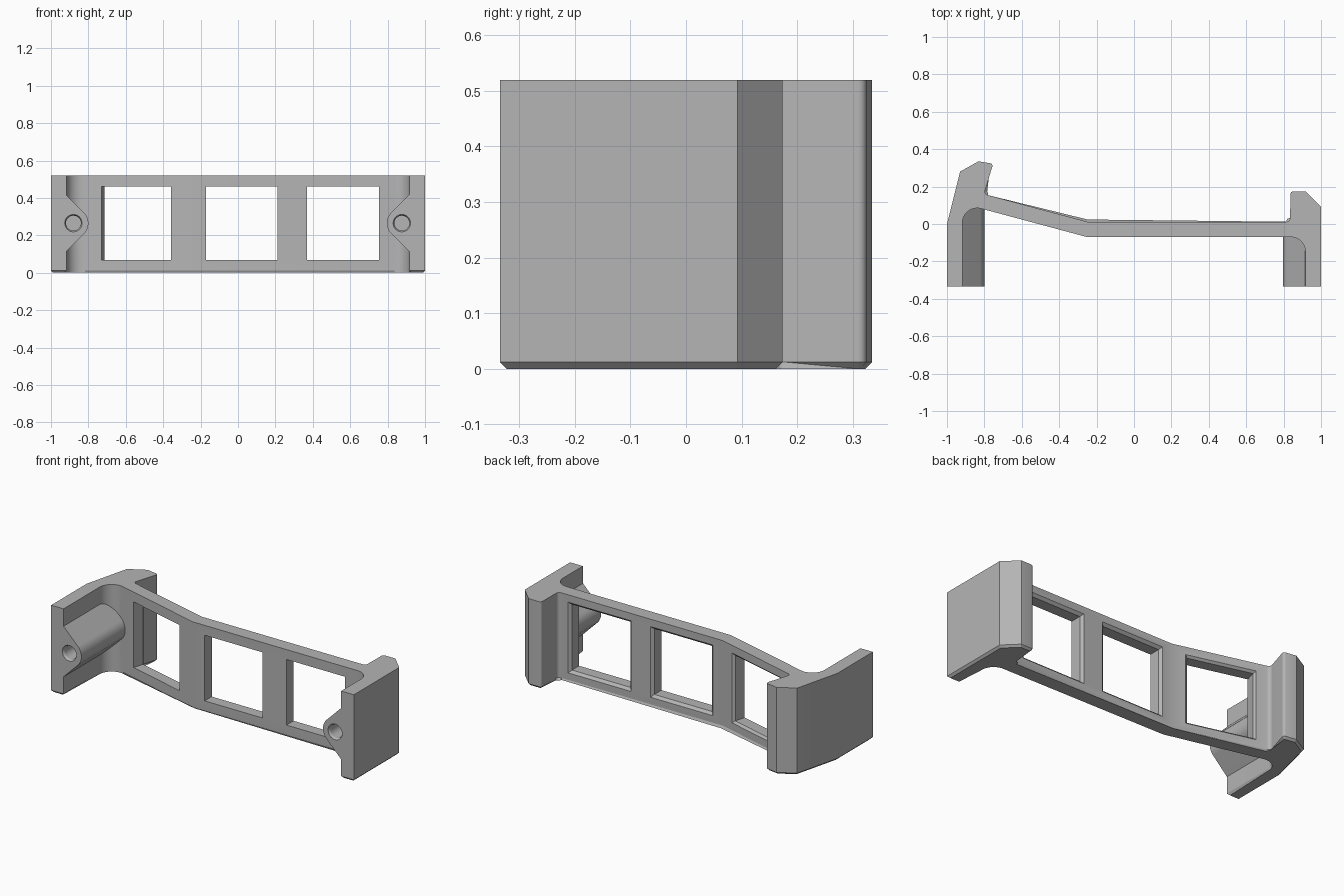
import bpy, bmesh, math
from mathutils import Vector, Matrix

HEIGHT, FRONT, CHAMFER = 0.52, -0.335, 0.012
MID_Z = 0.265

old = bpy.data.objects.get("Cube")
if old:
    bpy.data.objects.remove(old, do_unlink=True)

grey = bpy.data.materials.new("plain_grey")
grey.use_nodes = True
colour = (0.46, 0.46, 0.46, 1)
grey.diffuse_color = colour
grey.node_tree.nodes["Principled BSDF"].inputs["Base Color"].default_value = colour


def arc(cx, cy, r, start, end, steps=12):
    """Points on an arc, angles in degrees."""
    angles = [math.radians(start + (end - start) * i / steps) for i in range(steps + 1)]
    return [(cx + r * math.cos(a), cy + r * math.sin(a)) for a in angles]


def loft(name, rings, bottom_chamfer=0):
    """Closed solid through rings with equal point counts."""
    bm = bmesh.new()
    loops = [[bm.verts.new(p) for p in ring] for ring in rings]
    first = bm.faces.new(loops[0])
    bm.faces.new(loops[-1])
    n = len(loops[0])
    for a, b in zip(loops, loops[1:]):
        for i in range(n):
            bm.faces.new((a[i], a[(i + 1) % n], b[(i + 1) % n], b[i]))
    if bottom_chamfer:
        bmesh.ops.bevel(bm, geom=list(first.edges), offset=bottom_chamfer,
                        segments=1, affect='EDGES')
    bmesh.ops.recalc_face_normals(bm, faces=bm.faces[:])
    mesh = bpy.data.meshes.new(name)
    bm.to_mesh(mesh)
    bm.free()
    mesh.materials.append(grey)
    obj = bpy.data.objects.new(name, mesh)
    bpy.context.collection.objects.link(obj)
    return obj


def combine(target, tool, operation):
    """Apply a boolean and discard the tool."""
    mod = target.modifiers.new(operation.lower(), 'BOOLEAN')
    mod.object, mod.operation, mod.solver = tool, operation, 'EXACT'
    bpy.context.view_layer.objects.active = target
    bpy.ops.object.modifier_apply(modifier=mod.name)
    bpy.data.objects.remove(tool, do_unlink=True)


# Plan outline of the bracket: left arm, bent panel, right arm, rear hooks
outline = [(-1, FRONT), (-0.918, FRONT)]
outline += arc(-0.838, 0.005, 0.08, 180, 75)
outline += [(-0.25, -0.07)]
outline += arc(0.838, -0.148, 0.078, 90, 0)
outline += [(0.916, FRONT), (1, FRONT), (1, 0.093), (0.918, 0.174)]
outline += arc(0.85, 0.16, 0.014, 90, 180, 4)
outline += arc(0.815, 0.032, 0.02, 0, -90, 5)
outline += [(-0.25, 0.012)]
outline += arc(-0.777, 0.174, 0.02, 255, 165, 5)
outline += arc(-0.771, 0.311, 0.014, -15, 75, 4)
outline += [(-0.832, 0.335), (-0.93, 0.28), (-1, 0.0)]
bracket = loft("bracket", [[(x, y, z) for x, y in outline] for z in (0, HEIGHT)], CHAMFER)

# Screw bosses on the inner face of each arm, with countersunk holes
for side, cx, back in ((-1, -0.88, 0.1), (1, 0.876, -0.03)):
    shape = [(0.08, 0.152), (0.039, 0.152)]
    shape += arc(0, 0, 0.08, 134, 226, 16)
    shape += [(0.039, -0.152), (0.08, -0.152)]
    boss = loft("screw_boss", [[(cx + side * x, y, MID_Z + z) for x, z in shape]
                               for y in (FRONT, back)])
    combine(bracket, boss, 'UNION')
    levels = ((FRONT - 0.01, 0.052), (FRONT + 0.012, 0.04), (FRONT + 0.22, 0.04))
    hole = loft("screw_hole", [[(cx + x, y, MID_Z + z) for x, z in arc(0, 0, r, 0, 348.75, 31)]
                               for y, r in levels])
    combine(bracket, hole, 'DIFFERENCE')

# Square windows cut square to the panel, chamfered on the rear edge
THICK = 0.081
bend = math.radians(-15)
for x, y, half, turn in ((-0.545, 0.009, 0.192, bend), (0.02, -0.07, 0.191, 0),
                         (0.562, -0.07, 0.193, 0)):
    place = Matrix.Translation(Vector((x, y, MID_Z))) @ Matrix.Rotation(turn, 4, 'Z')
    rings = []
    for depth, grow in ((-0.03, 0), (THICK - 0.014, 0), (THICK + 0.02, 0.034)):
        w, h = half + grow, 0.196 + grow
        corners = ((-w, -h), (w, -h), (w, h), (-w, h))
        rings.append([place @ Vector((u, depth, v)) for u, v in corners])
    combine(bracket, loft("window_cutter", rings), 'DIFFERENCE')

# Smooth the rounded fillets, keep the other edges crisp
bpy.ops.object.select_all(action='DESELECT')
bracket.select_set(True)
bpy.context.view_layer.objects.active = bracket
bpy.ops.object.shade_smooth_by_angle(angle=math.radians(25))
